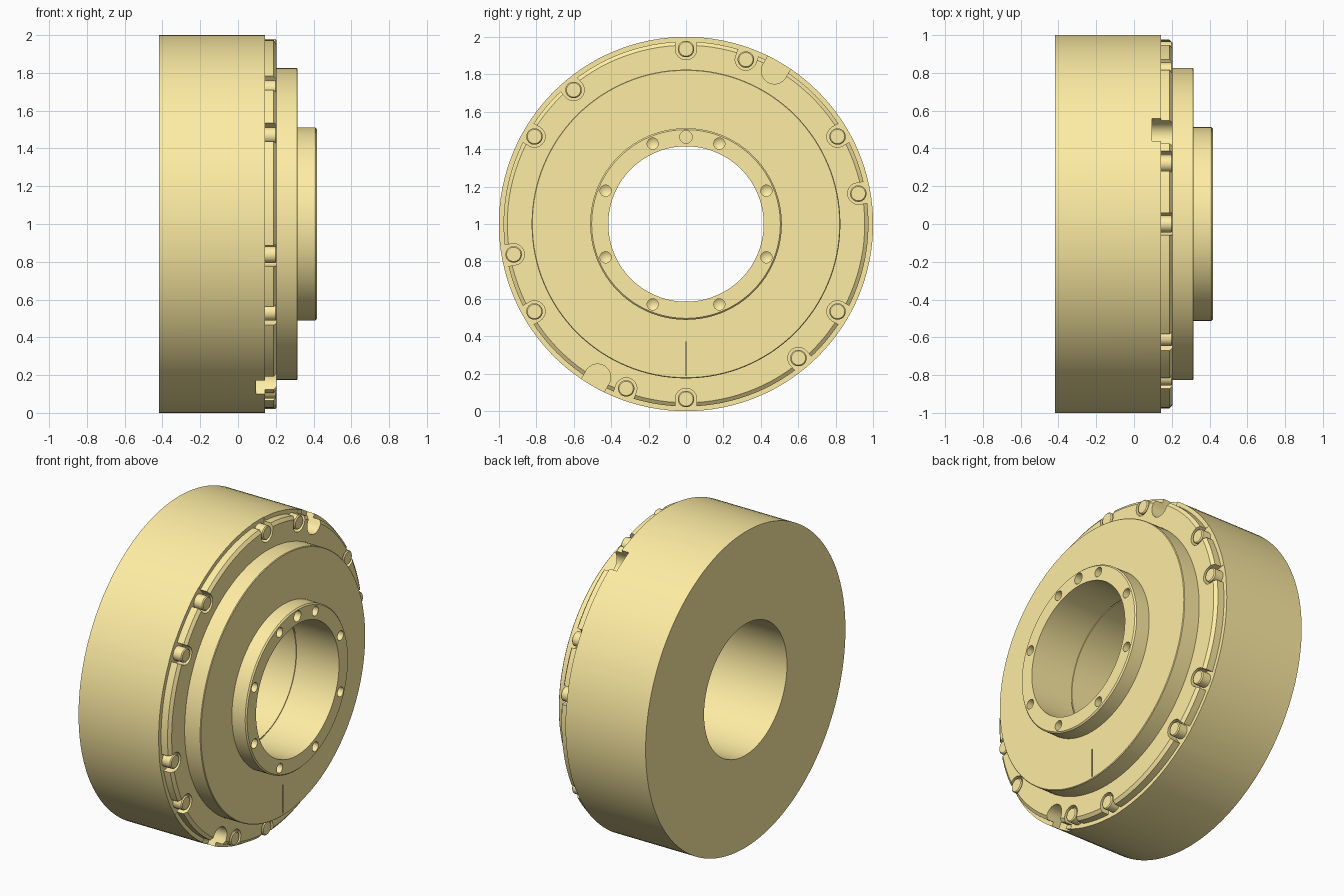
import bpy, bmesh
from math import sin, cos, pi, radians
from mathutils import Matrix, Vector

if "Cube" in bpy.data.objects:
    bpy.data.objects.remove(bpy.data.objects["Cube"])

AXIS = Vector((0, 0, 1))          # everything turns about the x axis through here

gold = bpy.data.materials.new("gold")
gold.diffuse_color = (1.0, 0.85, 0.37, 1)
gold.use_nodes = True
gold.node_tree.nodes["Principled BSDF"].inputs["Base Color"].default_value = gold.diffuse_color


def make_object(name, bm):
    bmesh.ops.recalc_face_normals(bm, faces=bm.faces)
    mesh = bpy.data.meshes.new(name)
    bm.to_mesh(mesh)
    bm.free()
    mesh.materials.append(gold)
    ob = bpy.data.objects.new(name, mesh)
    bpy.context.collection.objects.link(ob)
    return ob


def lathe(bm, profile, segs, centre=AXIS):
    """Revolve a closed (x, radius) loop, or one ending on the axis, about x."""
    closed = profile[0][1] > 0
    pts = profile + profile[:1] if closed else profile
    vs = [bm.verts.new((x, centre.y, centre.z + r)) for x, r in pts]
    es = [bm.edges.new(p) for p in zip(vs, vs[1:])]
    bmesh.ops.spin(bm, geom=vs + es, cent=centre, axis=(1, 0, 0),
                   angle=2 * pi, steps=segs, use_duplicate=False)
    bmesh.ops.remove_doubles(bm, verts=bm.verts, dist=1e-5)


def polar(radius, deg):
    a = radians(deg)
    return AXIS + Vector((0, radius * cos(a), radius * sin(a)))


def slot(bm, radius, deg, half_width, x0, x1):
    """Round-bottomed slot, open towards the rim."""
    arc = [(-half_width * sin(pi * i / 20), half_width * cos(pi * i / 20))
           for i in range(21)]
    outline = arc + [(0.2, -half_width), (0.2, half_width)]
    turn = Matrix.Rotation(radians(deg), 4, 'X')
    base = polar(radius, deg)
    f = bm.faces.new([bm.verts.new(base + turn @ Vector((x0, u, v)))
                      for u, v in outline])
    ext = bmesh.ops.extrude_face_region(bm, geom=[f])
    bmesh.ops.translate(bm, vec=(x1 - x0, 0, 0),
                        verts=[g for g in ext['geom'] if isinstance(g, bmesh.types.BMVert)])


def smooth(ob):
    bpy.ops.object.select_all(action='DESELECT')
    ob.select_set(True)
    bpy.context.view_layer.objects.active = ob
    bpy.ops.object.shade_smooth_by_angle(angle=radians(25))


# Housing: drum, chamfered rim, raised disc, hub and bore with a fine seam
bm = bmesh.new()
lathe(bm, [(-0.417, 0.415), (-0.417, 1.0), (0.144, 1.0), (0.144, 0.975),
           (0.189, 0.975), (0.204, 0.955), (0.204, 0.825), (0.312, 0.825),
           (0.316, 0.821), (0.316, 0.512), (0.409, 0.512), (0.417, 0.504),
           (0.417, 0.415), (0.124, 0.415), (0.124, 0.42), (0.116, 0.42),
           (0.116, 0.415)], 128)
housing = make_object("housing", bm)

# Cutters: bolt notches, deep rim notches, hub holes, index mark
bolt_angles = [60 * k + a for k in range(6) for a in (10, 30)]
bm = bmesh.new()
for a in bolt_angles:
    slot(bm, 0.935, a, 0.057, 0.1425, 0.3)
for a in (60, 240):
    slot(bm, 0.945, a, 0.07, 0.094, 0.3)
for k in range(8):
    lathe(bm, [(0.305, 0), (0.325, 0.03), (0.45, 0.03), (0.45, 0)], 24,
          polar(0.465, 22.5 + 45 * k))
lathe(bm, [(0.365, 0), (0.365, 0.034), (0.45, 0.034), (0.45, 0)], 24, polar(0.465, 90))
bmesh.ops.create_cube(bm, size=1, matrix=Matrix.Translation((0.335, 0, 0.28))
                      @ Matrix.Diagonal((0.06, 0.008, 0.18, 1)))
cutter = make_object("notch_cutter", bm)
cutter.hide_render = True

cut = housing.modifiers.new("notches", 'BOOLEAN')
cut.operation = 'DIFFERENCE'
cut.solver = 'EXACT'
cut.object = cutter
bpy.context.view_layer.objects.active = housing
bpy.ops.object.modifier_apply(modifier=cut.name)
bpy.data.objects.remove(cutter)
smooth(housing)

# Bolts seated in the rim notches
bm = bmesh.new()
for a in bolt_angles:
    lathe(bm, [(0.134, 0), (0.134, 0.044), (0.198, 0.044), (0.204, 0.038), (0.204, 0)],
          32, polar(0.935, a))
smooth(make_object("rim_bolts", bm))
